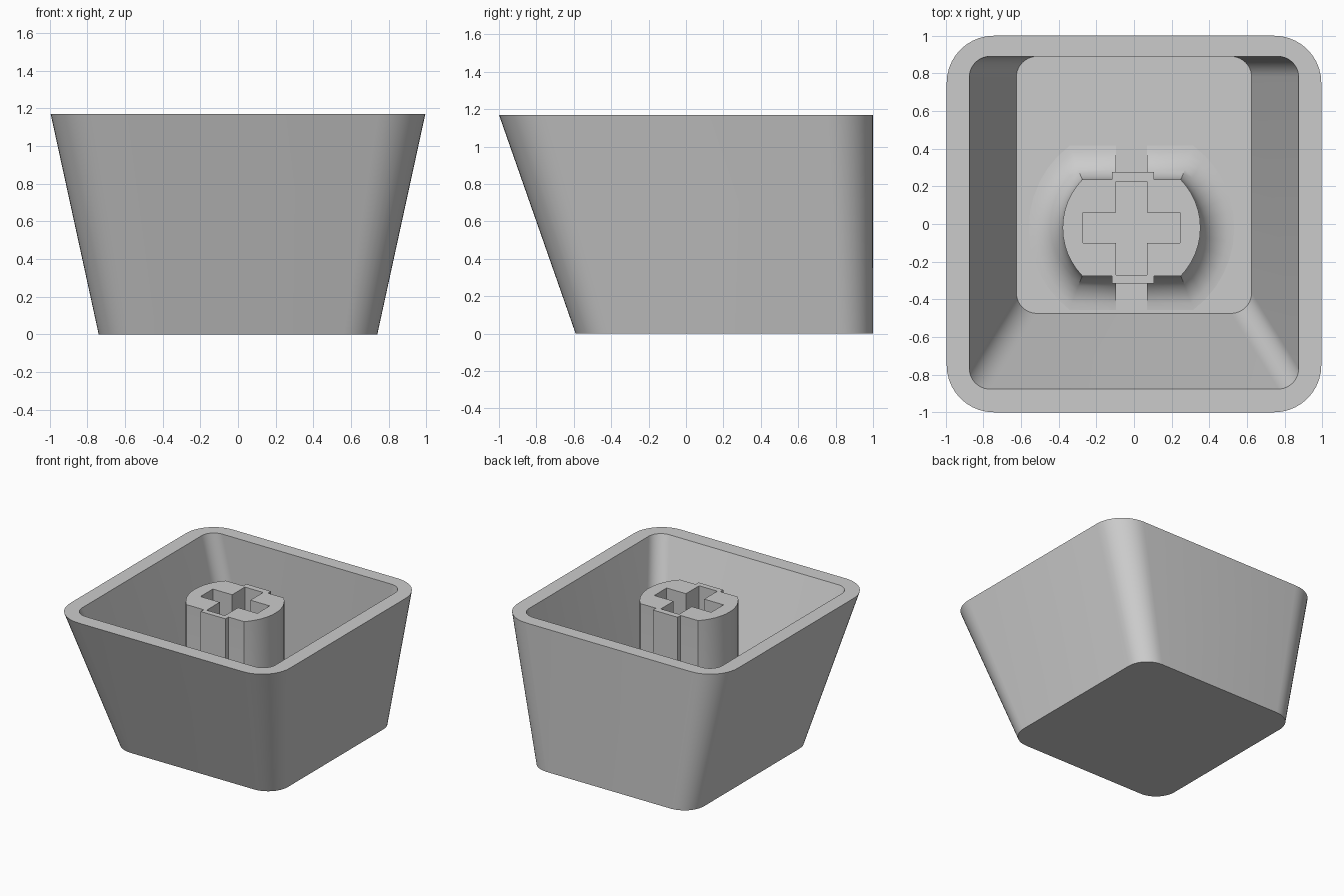
import bpy, bmesh, math

FLOOR, TOP = 0.12, 1.17

if "Cube" in bpy.data.objects:
    bpy.data.objects.remove(bpy.data.objects["Cube"])

grey = bpy.data.materials.new("grey plastic")
grey.use_nodes = True
grey.diffuse_color = (0.6, 0.6, 0.6, 1)
grey.node_tree.nodes["Principled BSDF"].inputs["Base Color"].default_value = (0.6, 0.6, 0.6, 1)


def loft(name, rings):
    """Bridge rings of matching point counts and cap both ends."""
    bm = bmesh.new()
    loops = [[bm.verts.new((x, y, z)) for x, y in pts] for pts, z in rings]
    n = len(loops[0])
    for a, b in zip(loops, loops[1:]):
        for i in range(n):
            j = (i + 1) % n
            bm.faces.new((a[i], a[j], b[j], b[i]))
    bm.faces.new(loops[0][::-1])
    bm.faces.new(loops[-1])
    bmesh.ops.recalc_face_normals(bm, faces=bm.faces)
    mesh = bpy.data.meshes.new(name)
    bm.to_mesh(mesh)
    bm.free()
    mesh.materials.append(grey)
    obj = bpy.data.objects.new(name, mesh)
    bpy.context.collection.objects.link(obj)
    return obj


def rounded(half, front, back, r, steps=10):
    """Rounded rectangle, symmetric in x."""
    pts = []
    corners = ((half - r, back - r), (r - half, back - r),
               (r - half, front + r), (half - r, front + r))
    for k, (cx, cy) in enumerate(corners):
        for i in range(steps + 1):
            a = math.pi / 2 * (k + i / steps)
            pts.append((cx + r * math.cos(a), cy + r * math.sin(a)))
    return pts


def box(name, x0, x1, y0, y1, z0, z1):
    pts = [(x0, y0), (x1, y0), (x1, y1), (x0, y1)]
    return loft(name, [(pts, z0), (pts, z1)])


def boolean(target, tool, operation):
    mod = target.modifiers.new("cut", "BOOLEAN")
    mod.operation, mod.solver, mod.object = operation, "EXACT", tool
    bpy.context.view_layer.objects.active = target
    bpy.ops.object.modifier_apply(modifier=mod.name)
    bpy.data.objects.remove(tool)


def smooth(obj):
    bpy.ops.object.select_all(action="DESELECT")
    obj.select_set(True)
    bpy.context.view_layer.objects.active = obj
    bpy.ops.object.shade_smooth_by_angle(angle=math.radians(30))


# Tapered hollow shell: outside, rim, inside, floor
shell = loft("cap_shell", [
    (rounded(0.74, -0.59, 1.0, 0.18), 0),
    (rounded(0.995, -1.0, 1.0, 0.25), TOP),
    (rounded(0.875, -0.877, 0.89, 0.11), TOP),
    (rounded(0.625, -0.475, 0.89, 0.11), FLOOR)])
smooth(shell)

# Stem: round post with two flats, flaring into the floor
CX, CY, RADIUS, FLAT, FILLET = -0.013, -0.02, 0.366, 0.256, 0.18


def post(d):
    a = math.asin((FLAT + d) / (RADIUS + d))
    angles = [-a + 2 * a * i / 12 for i in range(13)]
    angles += [t + math.pi for t in angles]
    return [(CX + (RADIUS + d) * math.cos(t), CY + (RADIUS + d) * math.sin(t))
            for t in angles]


rings = [(post(FILLET), FLOOR - 0.03)]
for i in range(9):
    t = math.pi / 2 * i / 8
    rings.append((post(FILLET * (1 - math.sin(t))), FLOOR + FILLET * (1 - math.cos(t))))
rings.append((post(0), TOP))
stem = loft("stem", rings)

# Channels through the flare, in line with the slot
SLOT_L, SLOT_R = -0.095, 0.07
for y0, y1 in ((0.236, 0.6), (-0.6, -0.276)):
    boolean(stem, box("channel", SLOT_L, SLOT_R, y0, y1, FLOOR - 0.1, TOP + 0.1), "DIFFERENCE")

# Raised ribs on the flats, then the cross-shaped socket
boolean(stem, box("ribs", -0.117, 0.107, -0.315, 0.275, FLOOR - 0.02, TOP), "UNION")
boolean(stem, box("slot", SLOT_L, SLOT_R, -0.27, 0.225, FLOOR - 0.1, TOP + 0.1), "DIFFERENCE")
boolean(stem, box("slot", -0.27, 0.245, -0.1, 0.06, FLOOR - 0.1, TOP + 0.1), "DIFFERENCE")
smooth(stem)
